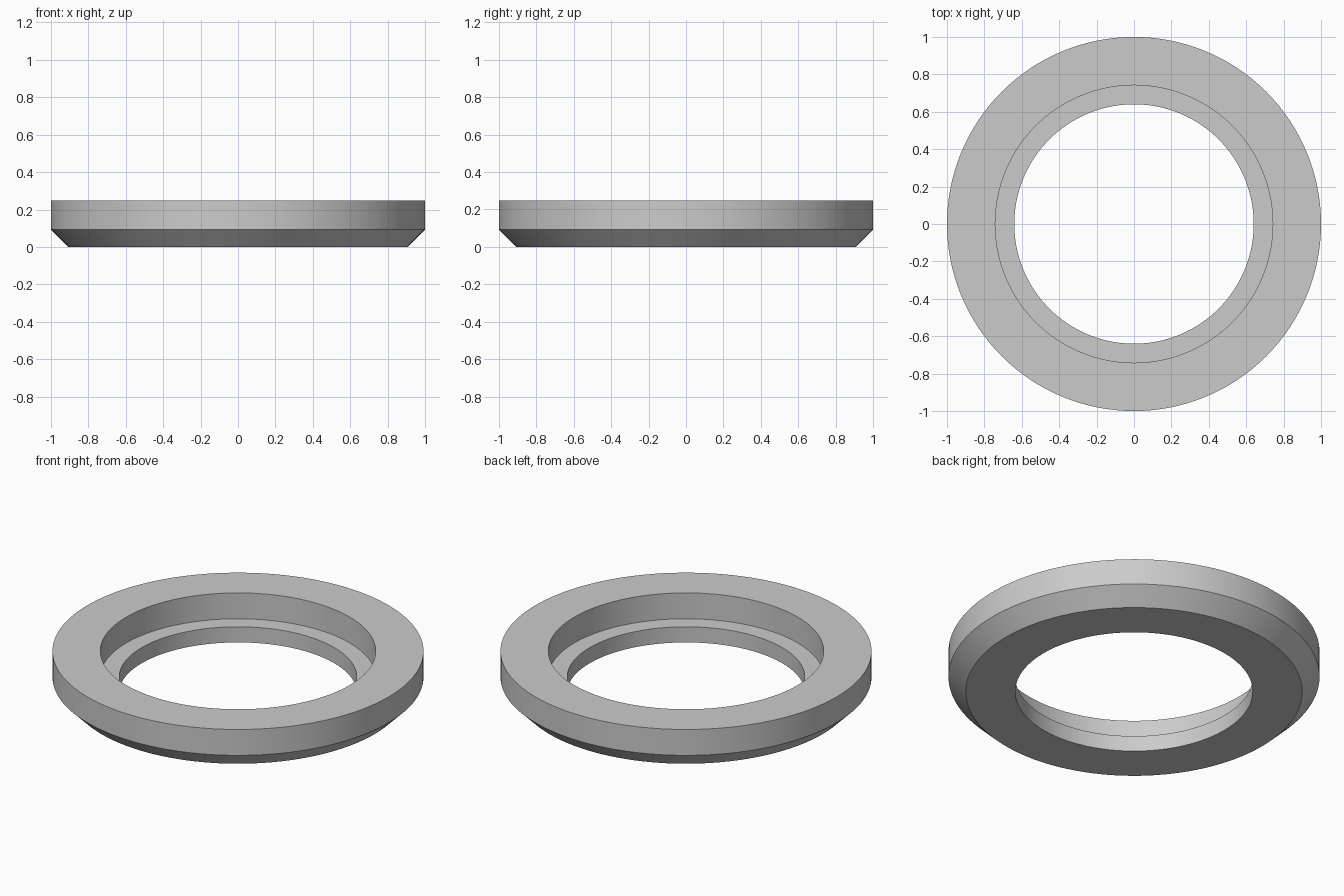
import bpy
import bmesh
import math

cube = bpy.data.objects.get("Cube")
if cube:
    bpy.data.objects.remove(cube, do_unlink=True)

SEGMENTS = 128

# Plain grey finish
grey = bpy.data.materials.new("plain_grey")
grey.use_nodes = True
color = (0.6, 0.6, 0.6, 1)
grey.diffuse_color = color
grey.node_tree.nodes["Principled BSDF"].inputs["Base Color"].default_value = color

# Cross-section (radius, height): chamfered outside, stepped bore inside
profile = [
    (0.64, 0), (0.907, 0), (1, 0.093), (1, 0.247),
    (0.742, 0.247), (0.742, 0.093), (0.64, 0.093),
]

# Revolve the closed section around z
bm = bmesh.new()
verts = [bm.verts.new((r, 0, z)) for r, z in profile]
edges = [bm.edges.new((v, verts[i - 1])) for i, v in enumerate(verts)]
bmesh.ops.spin(bm, geom=verts + edges, cent=(0, 0, 0), axis=(0, 0, 1),
               angle=math.tau, steps=SEGMENTS, use_merge=True)
bmesh.ops.remove_doubles(bm, verts=bm.verts, dist=0.0001)
bmesh.ops.recalc_face_normals(bm, faces=bm.faces)

mesh = bpy.data.meshes.new("stepped_ring")
bm.to_mesh(mesh)
bm.free()
mesh.materials.append(grey)
ring = bpy.data.objects.new("stepped_ring", mesh)
bpy.context.collection.objects.link(ring)

# Smooth walls with crisp rims
bpy.ops.object.select_all(action="DESELECT")
ring.select_set(True)
bpy.context.view_layer.objects.active = ring
bpy.ops.object.shade_smooth_by_angle(angle=math.radians(30))
